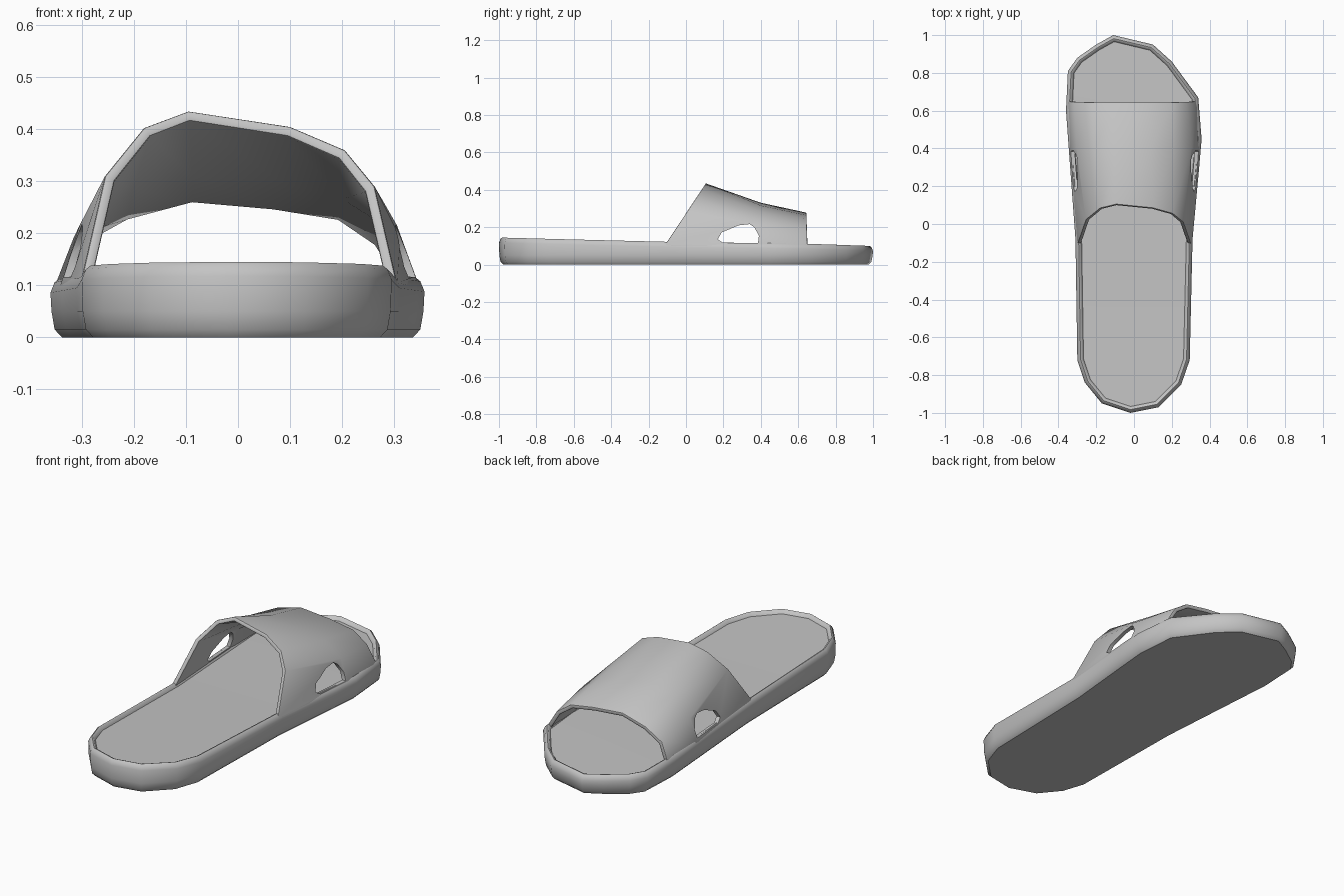
import bpy, bmesh, math
from mathutils import Vector

cube = bpy.data.objects.get("Cube")
if cube:
    bpy.data.objects.remove(cube, do_unlink=True)

grey = bpy.data.materials.new("mid_grey")
grey.use_nodes = True
colour = (0.55, 0.55, 0.55, 1)
grey.diffuse_color = colour
grey.node_tree.nodes["Principled BSDF"].inputs["Base Color"].default_value = colour


def make_object(name, verts, faces, fix_normals=True):
    mesh = bpy.data.meshes.new(name)
    mesh.from_pydata(verts, [], faces)
    if fix_normals:
        bm = bmesh.new()
        bm.from_mesh(mesh)
        bmesh.ops.recalc_face_normals(bm, faces=bm.faces)
        bm.to_mesh(mesh)
        bm.free()
    mesh.materials.append(grey)
    obj = bpy.data.objects.new(name, mesh)
    bpy.context.collection.objects.link(obj)
    return obj


def activate(obj):
    bpy.ops.object.select_all(action='DESELECT')
    obj.select_set(True)
    bpy.context.view_layer.objects.active = obj


def inset(points, distance):
    """Move a counter-clockwise outline inwards with mitred corners."""
    result = []
    for i, p in enumerate(points):
        a = (p - points[i - 1]).normalized()
        b = (points[(i + 1) % len(points)] - p).normalized()
        na, nb = Vector((-a.y, a.x)), Vector((-b.y, b.x))
        result.append(p + (na + nb) * distance / (1 + na.dot(nb)))
    return result


def top_height(y):
    """Sole height, falling from heel to toe."""
    stations = [(-1.01, 0.145), (-0.1, 0.122), (0.65, 0.112), (1.01, 0.1)]
    for (y0, z0), (y1, z1) in zip(stations, stations[1:]):
        if y <= y1:
            return z0 + (z1 - z0) * (y - y0) / (y1 - y0)
    return stations[-1][1]


# Sole: outline from heel tip up the left side to the toe and back
left = [(0.13, -0.97), (0.25, -0.85), (0.295, -0.72), (0.31, -0.08), (0.345, 0.3),
        (0.358, 0.45), (0.34, 0.67), (0.2, 0.86), (0.1, 0.95)]
right = [(-0.17, -0.95), (-0.26, -0.84), (-0.3, -0.72), (-0.31, -0.08), (-0.338, 0.3),
         (-0.36, 0.6), (-0.35, 0.81), (-0.3, 0.88), (-0.2, 0.95)]
outline = [Vector(p) for p in [(-0.02, -1)] + left + [(-0.11, 1)] + right[::-1]]
n = len(outline)

# Rings as (inset, height, whether height is measured from the top)
rings = [(0.022, 0, False), (0.008, 0.015, False), (0.002, 0.05, False), (0.0, -0.027, True),
         (0.008, -0.007, True), (0.017, 0, True), (0.025, -0.003, True), (0.033, -0.018, True)]
verts, faces = [], []
for distance, height, from_top in rings:
    for p, q in zip(outline, inset(outline, distance)):
        verts.append((q.x, q.y, height + (top_height(p.y) if from_top else 0)))
for r in range(len(rings) - 1):
    for i in range(n):
        j = (i + 1) % n
        faces.append((r * n + i, r * n + j, (r + 1) * n + j, (r + 1) * n + i))

# Underside and footbed as strips across the sole
for base in (0, (len(rings) - 1) * n):
    half = n // 2
    faces.append((base, base + 1, base + n - 1))
    for i in range(1, half - 1):
        faces.append((base + i, base + i + 1, base + n - i - 1, base + n - i))
    faces.append((base + half - 1, base + half, base + half + 1))
sole = make_object("sole", verts, faces)

# Strap: three arches lofted from the slanted back edge to the toe opening
back = [(-0.303, 0.1), (-0.255, 0.31), (-0.18, 0.403), (-0.095, 0.435),
        (0.1, 0.405), (0.205, 0.36), (0.262, 0.29), (0.306, 0.1)]
middle = [(-0.344, 0.09), (-0.304, 0.215), (-0.212, 0.3), (-0.09, 0.331),
          (0.09, 0.316), (0.21, 0.283), (0.305, 0.215), (0.351, 0.09)]
front = [(-0.355, 0.09), (-0.316, 0.19), (-0.222, 0.243), (-0.09, 0.278),
         (0.07, 0.264), (0.2, 0.243), (0.278, 0.19), (0.339, 0.09)]
verts = [(x, -0.1 + (z - 0.125) * 0.66, z) for x, z in back]
verts += [(x, 0.4, z) for x, z in middle]
verts += [(x, 0.65 - 0.03 * (z - 0.09), z) for x, z in front]
m = len(back)
faces = [(r * m + i, r * m + i + 1, (r + 1) * m + i + 1, (r + 1) * m + i)
         for r in range(2) for i in range(m - 1)]
strap = make_object("strap", verts, faces, False)

# Side vents cut straight through both sides of the strap
vent = [(0.17, 0.135), (0.2, 0.116), (0.385, 0.116), (0.39, 0.155),
        (0.365, 0.2), (0.34, 0.217), (0.28, 0.21), (0.19, 0.172)]
k = len(vent)
verts = [(x, y, z) for x in (-0.6, 0.6) for y, z in vent]
faces = [tuple(range(k)), tuple(range(k, 2 * k))]
faces += [(i, (i + 1) % k, k + (i + 1) % k, k + i) for i in range(k)]
cutter = make_object("vent_cutter", verts, faces)
cutter.hide_render = True

activate(strap)
shell = strap.modifiers.new("thickness", 'SOLIDIFY')
shell.thickness = 0.02
shell.offset = -1
shell.use_even_offset = True
edge = strap.modifiers.new("soft_edge", 'BEVEL')
edge.width = 0.005
edge.segments = 2
edge.limit_method = 'ANGLE'
edge.angle_limit = math.radians(55)
cut = strap.modifiers.new("vents", 'BOOLEAN')
cut.operation = 'DIFFERENCE'
cut.solver = 'EXACT'
cut.object = cutter
for name in [mod.name for mod in strap.modifiers]:
    bpy.ops.object.modifier_apply(modifier=name)
bpy.data.objects.remove(cutter, do_unlink=True)

for obj in (sole, strap):
    activate(obj)
    bpy.ops.object.shade_smooth_by_angle(angle=math.radians(42))
